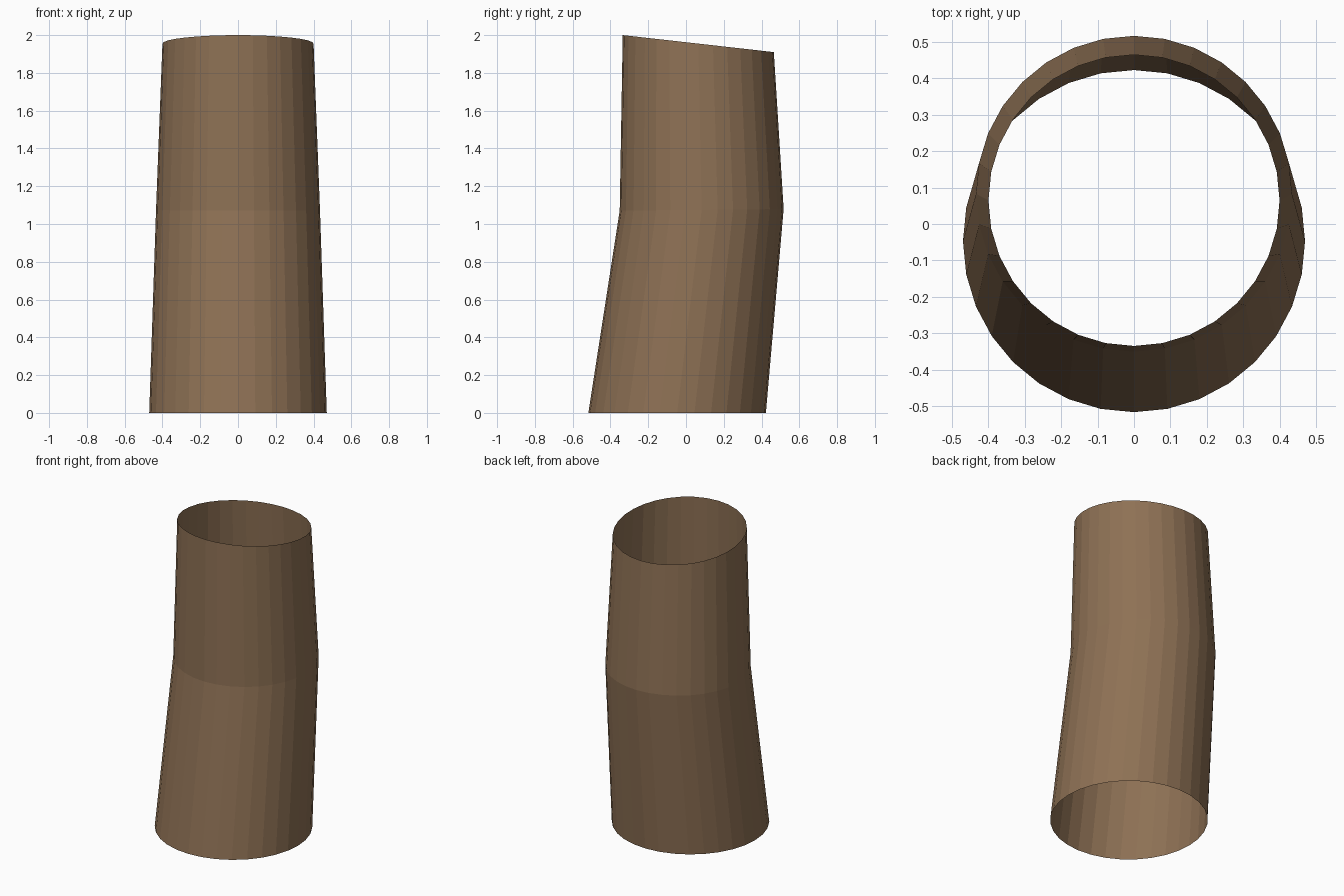
import bpy, bmesh
from math import sin, cos, tau

if "Cube" in bpy.data.objects:
    bpy.data.objects.remove(bpy.data.objects["Cube"])

SIDES = 32
# Rings from bottom to top: centre y, centre z, radius, tilt (half the z drop from front to back)
RINGS = [(-0.047, 0.0, 0.47, 0.0),
         (0.083, 1.075, 0.434, -0.004),
         (0.065, 1.955, 0.40, 0.045)]

bark = bpy.data.materials.new("brown")
bark.diffuse_color = (0.27, 0.165, 0.09, 1)
bark.use_nodes = True
bark.node_tree.nodes["Principled BSDF"].inputs["Base Color"].default_value = bark.diffuse_color

# Open bent tube, tapering upward
bm = bmesh.new()
loops = []
for cy, cz, r, tilt in RINGS:
    loops.append([bm.verts.new((r * sin(tau * i / SIDES),
                                cy - r * cos(tau * i / SIDES),
                                cz + tilt * cos(tau * i / SIDES)))
                  for i in range(SIDES)])
for low, high in zip(loops, loops[1:]):
    for i in range(SIDES):
        j = (i + 1) % SIDES
        bm.faces.new((low[i], low[j], high[j], high[i]))

mesh = bpy.data.meshes.new("trunk_tube")
bm.to_mesh(mesh)
bm.free()
mesh.materials.append(bark)
tube = bpy.data.objects.new("trunk_tube", mesh)
bpy.context.collection.objects.link(tube)
